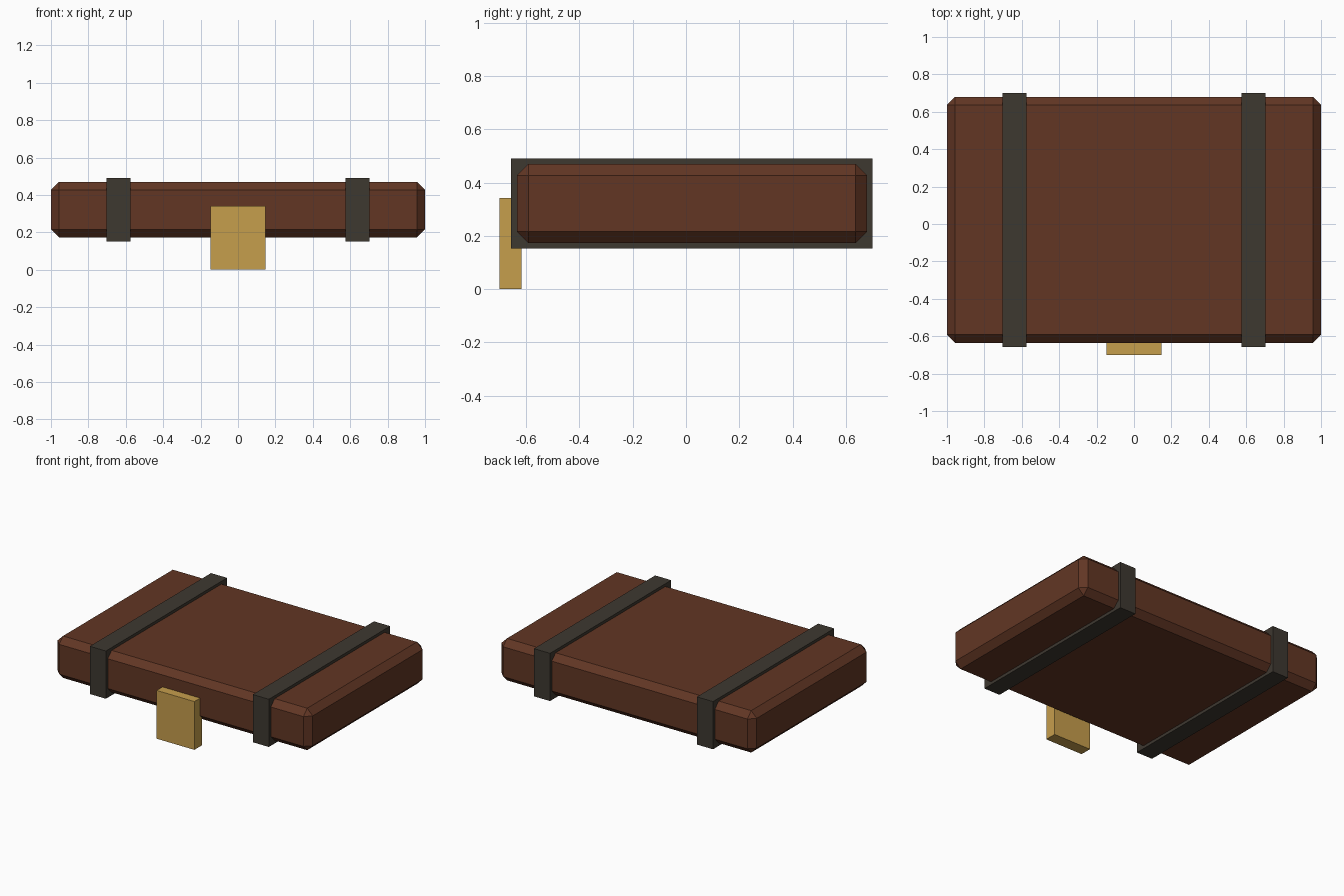
import bpy
import bmesh

if "Cube" in bpy.data.objects:
    bpy.data.objects.remove(bpy.data.objects["Cube"])


def material(name, color):
    m = bpy.data.materials.new(name)
    m.diffuse_color = (*color, 1.0)
    m.use_nodes = True
    m.node_tree.nodes["Principled BSDF"].inputs["Base Color"].default_value = m.diffuse_color
    return m


wood = material("dark brown wood", (0.122, 0.037, 0.0175))
iron = material("dark grey iron", (0.048, 0.040, 0.030))
brass = material("brass", (0.565, 0.342, 0.073))


def box(name, lo, hi, mat, chamfer=0.0):
    """Axis-aligned box between two corners, with optional flat chamfer."""
    bm = bmesh.new()
    bmesh.ops.create_cube(bm, size=1.0)
    for v in bm.verts:
        for i in range(3):
            v.co[i] = lo[i] if v.co[i] < 0 else hi[i]
    if chamfer:
        bmesh.ops.bevel(bm, geom=bm.edges[:], offset=chamfer,
                        offset_type='OFFSET', segments=1, affect='EDGES')
    bmesh.ops.recalc_face_normals(bm, faces=bm.faces[:])
    mesh = bpy.data.meshes.new(name)
    bm.to_mesh(mesh)
    bm.free()
    mesh.materials.append(mat)
    obj = bpy.data.objects.new(name, mesh)
    bpy.context.collection.objects.link(obj)
    return obj


# Chamfered wooden lid
box("lid", (-1.0, -0.635, 0.173), (1.0, 0.68, 0.47), wood, 0.043)

# Iron straps wrapped around the lid
for side, x in (("left", -0.639), ("right", 0.639)):
    box(side + "_strap", (x - 0.063, -0.657, 0.152),
        (x + 0.063, 0.70, 0.49), iron)

# Brass lock plate hanging at the front
box("lock_plate", (-0.148, -0.70, 0.0), (0.148, -0.617, 0.342), brass)
